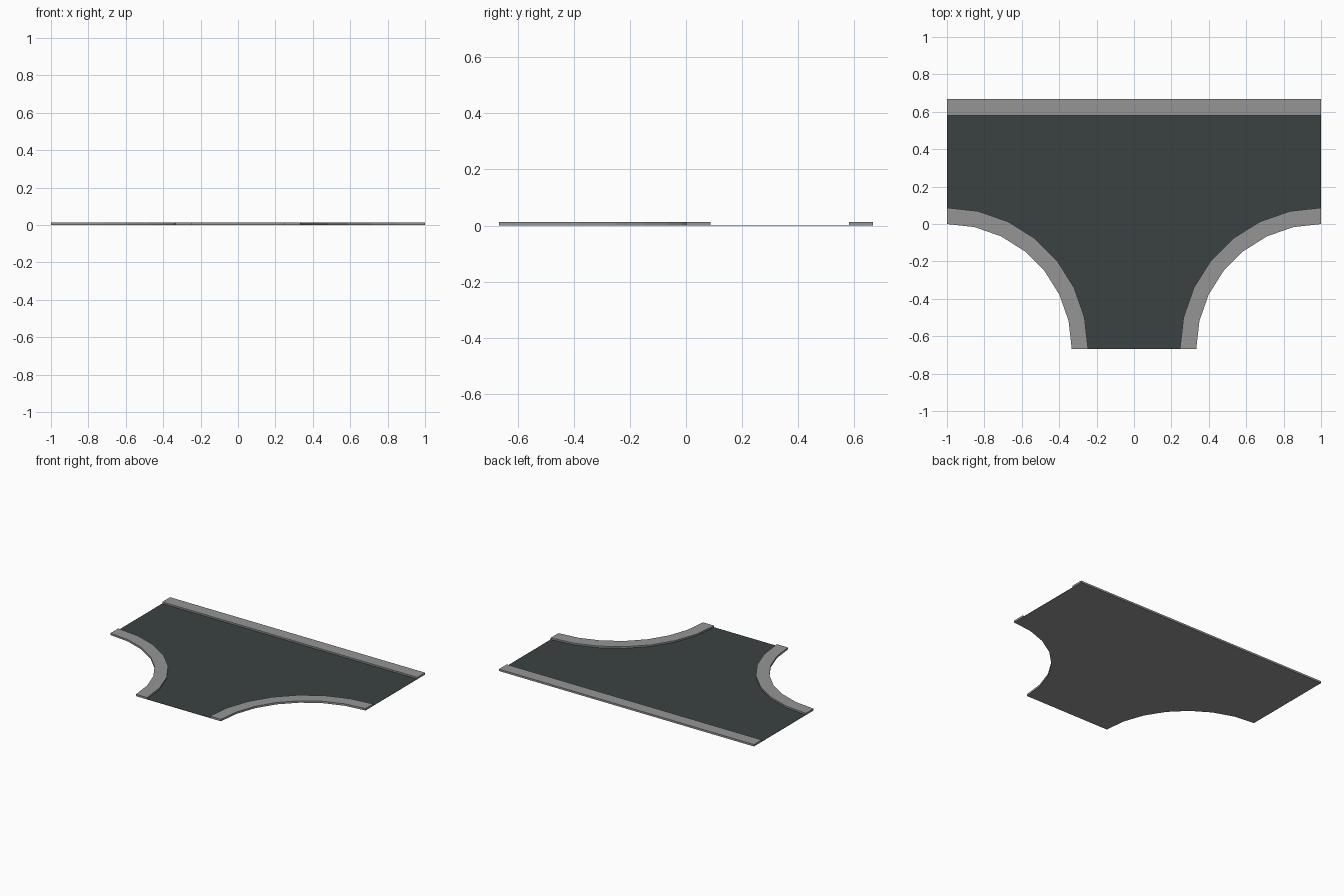
import bpy, bmesh, math

if "Cube" in bpy.data.objects:
    bpy.data.objects.remove(bpy.data.objects["Cube"])

R_OUT, R_IN = 0.667, 0.754      # kerb radii about the missing corners
Y = 0.667                       # half depth
KERB_H, ROAD_H = 0.0135, 0.002
SEGS = 7


def material(name, rgb):
    m = bpy.data.materials.new(name)
    m.diffuse_color = (*rgb, 1)
    m.use_nodes = True
    m.node_tree.nodes["Principled BSDF"].inputs["Base Color"].default_value = m.diffuse_color
    return m


concrete = material("kerb grey", (0.30, 0.30, 0.30))
asphalt = material("asphalt dark", (0.043, 0.053, 0.053))


def arc(side, r):
    """Quarter arc from the side road end to the front road end."""
    return [(side * (1 - r * math.sin(a)), -Y + r * math.cos(a))
            for a in (math.pi / 2 * i / SEGS for i in range(SEGS + 1))]


def slab(name, outline, z0, z1, mats):
    """Extrude an outline; the faces pointing up use the last material."""
    bm = bmesh.new()
    face = bm.faces.new([bm.verts.new((x, y, z0)) for x, y in outline])
    ext = bmesh.ops.extrude_face_region(bm, geom=[face], use_keep_orig=True)
    top = [v for v in ext["geom"] if isinstance(v, bmesh.types.BMVert)]
    bmesh.ops.translate(bm, verts=top, vec=(0, 0, z1 - z0))
    bmesh.ops.recalc_face_normals(bm, faces=bm.faces[:])
    for f in bm.faces:
        if f.normal.z > 0.5:
            f.material_index = len(mats) - 1
    me = bpy.data.meshes.new(name)
    bm.to_mesh(me)
    bm.free()
    for m in mats:
        me.materials.append(m)
    ob = bpy.data.objects.new(name, me)
    bpy.context.collection.objects.link(ob)
    return ob


# Curved kerbs at the two junction corners
for side, label in ((-1, "left"), (1, "right")):
    slab("kerb_" + label, arc(side, R_OUT) + arc(side, R_IN)[::-1],
         0, KERB_H, [concrete])

# Straight kerb along the back
yb = Y - (R_IN - R_OUT)
slab("kerb_back", [(-1, yb), (1, yb), (1, Y), (-1, Y)], 0, KERB_H, [concrete])

# Road surface between the kerbs, grey underneath
road = arc(-1, R_IN) + arc(1, R_IN)[::-1] + [(1, yb), (-1, yb)]
slab("road_surface", road, 0, ROAD_H, [concrete, asphalt])
